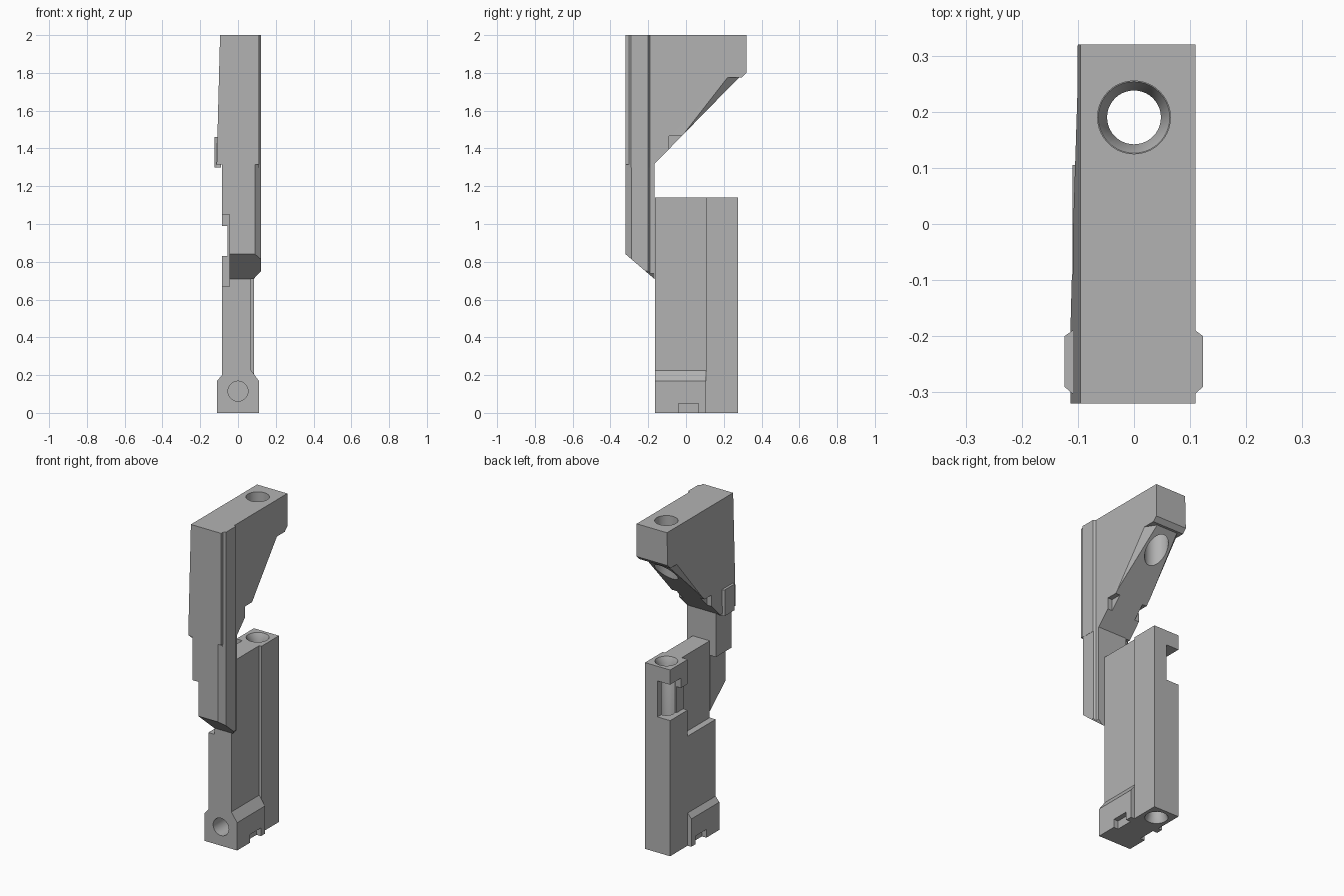
import bpy, bmesh, math
from mathutils import Matrix

cube = bpy.data.objects.get("Cube")
if cube:
    bpy.data.objects.remove(cube, do_unlink=True)

grey = bpy.data.materials.new("mid_grey")
grey.use_nodes = True
GREY = (0.45, 0.45, 0.45, 1)
grey.diffuse_color = GREY
grey.node_tree.nodes["Principled BSDF"].inputs["Base Color"].default_value = GREY


def finish(name, bm):
    bmesh.ops.recalc_face_normals(bm, faces=bm.faces)
    mesh = bpy.data.meshes.new(name)
    bm.to_mesh(mesh)
    bm.free()
    mesh.materials.append(grey)
    obj = bpy.data.objects.new(name, mesh)
    bpy.context.collection.objects.link(obj)
    return obj


def prism(name, points, axis, lo, hi):
    """Extrude a 2D outline along an axis; points are the other two axes in order."""
    bm = bmesh.new()
    verts = []
    for p in points:
        co = list(p)
        co.insert("xyz".index(axis), lo)
        verts.append(bm.verts.new(co))
    face = bm.faces.new(verts)
    new = bmesh.ops.extrude_face_region(bm, geom=[face])["geom"]
    for v in new:
        if isinstance(v, bmesh.types.BMVert):
            v.co["xyz".index(axis)] = hi
    return finish(name, bm)


def box(name, x, y, z):
    return prism(name, [(x[0], y[0]), (x[1], y[0]), (x[1], y[1]), (x[0], y[1])], "z", *z)


def hull(name, points):
    bm = bmesh.new()
    for p in points:
        bm.verts.new(p)
    bmesh.ops.convex_hull(bm, input=bm.verts)
    return finish(name, bm)


def cone(name, center, r1, r2, depth, along_y=False):
    bm = bmesh.new()
    turn = Matrix.Rotation(math.pi / 2, 4, "X") if along_y else Matrix()
    bmesh.ops.create_cone(bm, cap_ends=True, segments=40, radius1=r1, radius2=r2,
                          depth=depth, matrix=Matrix.Translation(center) @ turn)
    return finish(name, bm)


def boolean(obj, others, operation="DIFFERENCE"):
    """Apply each helper to the object, then remove the helper."""
    for other in others:
        other.hide_render = True
        mod = obj.modifiers.new("bool", "BOOLEAN")
        mod.operation, mod.object, mod.solver = operation, other, "EXACT"
        bpy.context.view_layer.objects.active = obj
        bpy.ops.object.modifier_apply(modifier=mod.name)
        bpy.data.objects.remove(other, do_unlink=True)


HOLE_Y = 0.19

# Lower body: wide rear column, thinner front web, flared foot
lower = box("lower_body", (-0.085, 0.085), (0.105, 0.275), (0, 1.14))
web = prism("web", [(-0.085, 0), (0.07, 0), (0.07, 1.14), (-0.045, 1.14),
                    (-0.045, 0.67), (-0.085, 0.67)], "y", -0.165, 0.15)
foot = prism("foot", [(-0.11, 0), (0.11, 0), (0.11, 0.17), (0.07, 0.225),
                      (-0.07, 0.225), (-0.085, 0.2), (-0.11, 0.17)], "y", -0.165, 0.105)
boolean(lower, [web, foot], "UNION")
boolean(lower, [
    cone("bore", (0, HOLE_Y, 0.57), 0.048, 0.048, 1.4),
    cone("top_sink", (0, HOLE_Y, 1.125), 0.048, 0.066, 0.04),
    cone("bottom_sink", (0, HOLE_Y, 0.015), 0.066, 0.048, 0.04),
    cone("front_bore", (0, -0.12, 0.115), 0.053, 0.053, 0.2, True),
    # Stepped pocket in the side of the rear column
    box("pocket", (-0.2, 0.0), (0.17, 0.4), (0.83, 1.05)),
    box("pocket_step", (-0.2, -0.055), (0.05, 0.2), (0.83, 0.99)),
] + [box("foot_notch", (s * 0.13 - 0.05, s * 0.13 + 0.05), (-0.04, 0.065), (-0.1, 0.05))
     for s in (-1, 1)])

# Upper arm: gusset with a sloped underside and a leaning left-hand wall
arm = prism("upper_arm", [(-0.32, 2), (0.32, 2), (0.32, 1.8), (0.295, 1.775), (0.28, 1.775),
                          (-0.17, 1.315), (-0.32, 1.315)], "x", -0.11, 0.11)
for v in arm.data.vertices:
    if v.co.x < 0:
        v.co.x = -0.095 - 0.026 * (2 - v.co.z)

# Narrow bar under the arm, stepped on one side
bar = prism("bar", [(-0.085, -0.32), (0.09, -0.32), (0.122, -0.288), (0.122, -0.2),
                    (0.11, -0.19), (0.11, -0.168), (-0.085, -0.168)], "z", 0.69, 1.32)
boolean(bar, [
    box("bar_step", (-0.2, -0.045), (-0.5, 0), (0.5, 1.05)),
    prism("bar_slope", [(-0.168, 0.71), (-0.335, 0.853), (-0.4, 0.6), (-0.168, 0.6)],
          "x", -0.3, 0.3),
    prism("bar_corner", [(0.13, 0.76), (0.07, 0.695), (0.13, 0.6)], "y", -0.5, 0.1),
])
rail = prism("rail", [(0.09, -0.305), (0.11, -0.302), (0.123, -0.29), (0.123, -0.2),
                      (0.11, -0.19), (0.09, -0.19)], "z", 1.3, 2)
left_rail = prism("left_rail", [(-0.09, -0.305), (-0.11, -0.302), (-0.124, -0.29),
                                (-0.124, -0.2), (-0.11, -0.19), (-0.09, -0.19)],
                  "z", 1.3, 1.46)
boolean(arm, [bar, rail, left_rail], "UNION")

# Vertical bore, underside bevels that widen toward the end, and small side notches
cuts = [cone("arm_bore", (0, HOLE_Y, 1.8), 0.065, 0.065, 0.8)]
for s in (-1, 1):
    edge = [(0.113, -0.03, 1.46), (0.113, 0.215, 1.775), (0.07, 0.28, 1.775), (0.07, 0.3, 1.74)]
    cuts.append(hull("bevel", [(s * x, y, z) for e in edge
                               for x, y, z in (e, (0.2, e[1], e[2]))]))
    cuts.append(box("notch", (s * 0.13 - 0.05, s * 0.13 + 0.05), (-0.09, -0.02), (1.35, 1.465)))
boolean(arm, cuts)

for obj in (lower, arm):
    bpy.ops.object.select_all(action="DESELECT")
    obj.select_set(True)
    bpy.context.view_layer.objects.active = obj
    bpy.ops.object.shade_smooth_by_angle(angle=math.radians(25))
